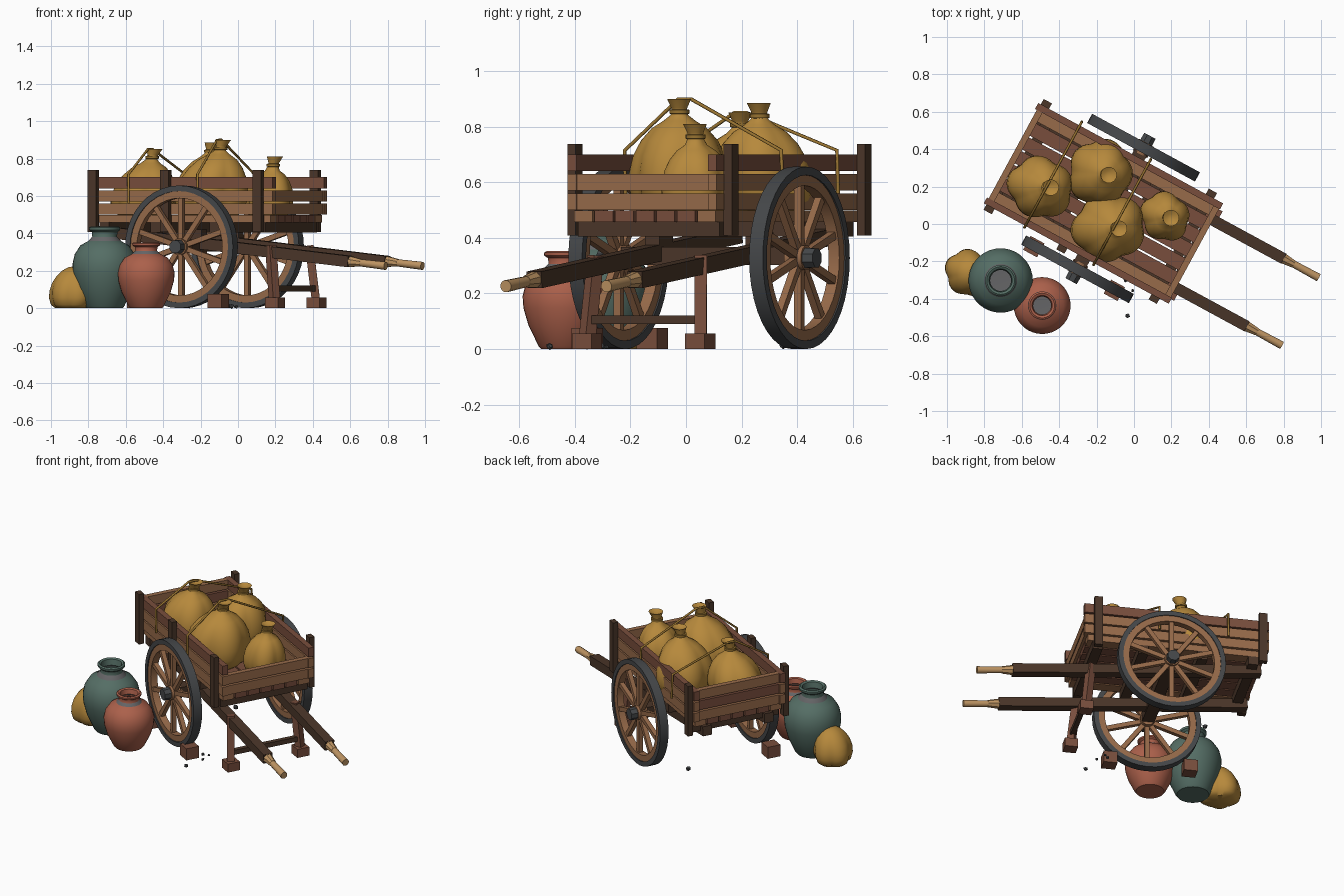
import bpy, bmesh, math, random
from mathutils import Matrix, Vector

if "Cube" in bpy.data.objects:
    bpy.data.objects.remove(bpy.data.objects["Cube"])
random.seed(4)


def material(name, r, g, b):
    m = bpy.data.materials.new(name)
    m.use_nodes = True
    m.diffuse_color = (r, g, b, 1)
    m.node_tree.nodes["Principled BSDF"].inputs["Base Color"].default_value = (r, g, b, 1)
    return m


LIGHT = material("light wood", .31, .145, .068)
RED = material("red wood", .19, .076, .046)
DARK = material("dark wood", .07, .037, .022)
GRIP = material("pale grip wood", .52, .3, .125)
SACK = material("sackcloth", .47, .25, .045)
ROPE = material("rope", .31, .17, .03)
IRON = material("iron", .06, .064, .068)
TEAL = material("teal glaze", .09, .155, .13)
CLAY = material("terracotta", .41, .118, .07)
HOLLOW = material("jar inside grey", .13, .13, .135)

# The cart stands turned on the ground; parts are laid out along its own axes
CART = Matrix.Translation((-.166, .105, 0)) @ Matrix.Rotation(math.radians(-28.5), 4, 'Z')


def finish(name, bm, mats, frame, smooth=False):
    bmesh.ops.remove_doubles(bm, verts=bm.verts, dist=1e-5)
    bmesh.ops.recalc_face_normals(bm, faces=bm.faces)
    me = bpy.data.meshes.new(name)
    bm.to_mesh(me)
    bm.free()
    for m in mats:
        me.materials.append(m)
    ob = bpy.data.objects.new(name, me)
    ob.matrix_world = frame
    bpy.context.collection.objects.link(ob)
    if smooth:
        bpy.ops.object.select_all(action='DESELECT')
        ob.select_set(True)
        bpy.context.view_layer.objects.active = ob
        bpy.ops.object.shade_smooth_by_angle(angle=math.radians(40))


def box(name, mat, loc, size):
    bm = bmesh.new()
    bmesh.ops.create_cube(bm, size=1)
    bmesh.ops.scale(bm, vec=size, verts=bm.verts)
    finish(name, bm, [mat], CART @ Matrix.Translation(loc))


def bar(name, mat, p, q, w, sides=4, end=1.0):
    """Straight bar of width w from p to q, square or round."""
    p, q = Vector(p), Vector(q)
    d = q - p
    r = w / 2 / math.cos(math.pi / sides)
    bm = bmesh.new()
    bmesh.ops.create_cone(bm, cap_ends=True, segments=sides, radius1=r, radius2=r * end,
                          depth=d.length, matrix=Matrix.Rotation(math.pi / sides, 4, 'Z'))
    turn = d.to_track_quat('Z', 'Y').to_matrix().to_4x4()
    finish(name, bm, [mat], CART @ Matrix.Translation((p + q) / 2) @ turn, sides > 6)


def lathe(name, mats, profile, frame, segs=32, shape=None, lean=(0, 0), inner_from=None):
    """Spin (radius, height) points; shape folds the radius, lean shifts the top."""
    bm = bmesh.new()
    rings = []
    top = max(z for r, z in profile)
    for r, z in profile:
        ring = []
        t = (z / top) ** 2
        for i in range(segs):
            a = math.tau * i / segs
            k = r * (shape(a, z) if shape else 1)
            ring.append(bm.verts.new((k * math.cos(a) + t * lean[0], k * math.sin(a) + t * lean[1], z)))
        rings.append(ring)
    for j in range(len(rings) - 1):
        for i in range(segs):
            n = (i + 1) % segs
            f = bm.faces.new((rings[j][i], rings[j][n], rings[j + 1][n], rings[j + 1][i]))
            f.material_index = int(inner_from is not None and j >= inner_from)
    finish(name, bm, mats, frame, True)


# Floor planks and the cross beams below
for i in range(7):
    box("floor_plank", LIGHT if i in (0, 6) else RED, (0, .005 + (i - 3) * .084, .478), (1.08, .074, .04))
for u in (-.47, -.16, .2, .48):
    box("cross_beam", DARK, (u, .005, .432), (.06, .58, .055))

# Board walls with a lower front gate
for k in range(3):
    z = .53 + k * .07
    for s in (-1, 1):
        box("side_board", RED if k == 2 else LIGHT, (0, .006 + s * .287, z), (1.125, .036, .06))
    box("back_board", LIGHT if k != 1 else RED, (-.535, .006, z), (.034, .54, .06))
    if k < 2:
        box("front_board", LIGHT, (.54, .006, z), (.034, .6, .06))

# Wall posts
for s in (-1, 1):
    for u in (-.522, .482):
        box("corner_post", DARK, (u, .007 + s * .32, .573), (.05, .034, .33))
box("middle_post", DARK, (-.08, -.313, .573), (.05, .034, .33))

# Shafts with turned grips, and the axle
def on_shaft(u, side):
    return (u, side * .206, .226 + .107 * (1.2 - u))

for s in (-1, 1):
    bar("shaft", DARK, on_shaft(-.53, s), on_shaft(.985, s), .06)
    bar("grip_collar", GRIP, on_shaft(.985, s), on_shaft(1.05, s), .056, 8, .72)
    bar("grip", GRIP, on_shaft(1.04, s), on_shaft(1.2, s), .038, 12, 1.12)
    box("axle_block", DARK, (.045, s * .206, .39), (.1, .06, .06))
box("axle", DARK, (.045, 0, .335), (.075, .68, .065))

# Spoked wheels
R = .328
for s in (-1, 1):
    hub = Vector((.046, s * .37, R))
    frame = CART @ Matrix.Translation(hub) @ Matrix.Rotation(math.pi / 2, 4, 'X')
    for name, mat, r0, r1, h in (("tire", IRON, .298, R, .028), ("wheel_rim", LIGHT, .26, .3, .022)):
        lathe(name, [mat], [(r0, -h), (r1, -h), (r1, h), (r0, h), (r0, -h)], frame, 40)
    bar("wheel_hub", LIGHT, hub - Vector((0, s * .04, 0)), hub + Vector((0, s * .03, 0)), .088, 12)
    bar("hub_cap", IRON, hub, hub + Vector((0, s * .072, 0)), .075, 8, .9)
    for i in range(10):
        a = math.tau * i / 10
        d = Vector((math.sin(a), 0, math.cos(a)))
        bar("spoke", LIGHT, hub + d * .03, hub + d * .27, .028)

# Prop legs, stretcher and wheel chocks
for s in (-1, 1):
    bar("prop_leg", RED, (.505, s * .215, .335), (.537, s * .232, .04), .044)
    box("prop_foot", RED, (.54, s * .232, .028), (.08, .08, .056))
    box("wheel_chock", RED, (.028 + s * .245, -.375, .038), (.084, .084, .076))
bar("stretcher", DARK, (.53, -.23, .105), (.53, .23, .105), .03)


# Sacks with creased bulges, gathered and tied at a leaning neck
def sack(name, x, y, z, r, h, phase, lean=(0, 0), tied=True):
    def folds(a, zz):
        t = min(1, max(0, 1.25 * (1 - zz / h)))
        return 1 + t * (.15 * (abs(math.sin(2.5 * a + phase)) - .62)
                        + .05 * math.cos(2 * a + 2 * phase))
    b = h - .068 if tied else h
    prof = [(0, 0), (.72 * r, 0), (.92 * r, .08 * b), (1.02 * r, .25 * b), (1.02 * r, .42 * b),
            (.94 * r, .6 * b), (.78 * r, .76 * b), (.56 * r, .89 * b), (.32 * r, .97 * b)]
    if tied:
        prof += [(.032, b + .01), (.026, b + .022), (.029, b + .036), (.043, h), (.02, h - .012), (0, h - .015)]
    else:
        prof += [(0, b)]
    lathe(name, [SACK], prof, Matrix.Translation((x, y, z)), 50, folds, lean)
    if tied:
        k = ((b + .022) / h) ** 2
        lathe("sack_tie", [ROPE], [(.026, -.009), (.036, -.007), (.036, .007), (.026, .009)],
              Matrix.Translation((x + k * lean[0], y + k * lean[1], z + b + .022)), 16)


sack("rear_right_sack", -.505, .195, .49, .162, .362, .5, (.06, 0))
sack("rear_left_sack", -.185, .272, .49, .168, .395, 1.7, (.05, -.01))
sack("front_right_sack", -.14, -.02, .49, .18, .41, 2.9, (.06, -.005))
sack("front_left_sack", .163, .04, .49, .125, .32, 4.0, (.035, -.008))
sack("ground_sack", -.89, -.262, 0, .118, .225, 1.0, (.02, 0), False)

# Ropes lashed over the load
for u, top in ((-.31, .85), (.11, .9)):
    path = [(-.308, .56), (-.31, .715), (-.09, top), (-.04, top), (.33, .715), (.335, .56)]
    cu = bpy.data.curves.new("lashing_rope", 'CURVE')
    cu.dimensions = '3D'
    cu.bevel_depth = .007
    cu.bevel_resolution = 1
    cu.use_fill_caps = True
    sp = cu.splines.new('POLY')
    sp.points.add(len(path) - 1)
    for pt, (v, z) in zip(sp.points, path):
        pt.co = (u, v, z, 1)
    cu.materials.append(ROPE)
    ob = bpy.data.objects.new("lashing_rope", cu)
    ob.matrix_world = CART
    bpy.context.collection.objects.link(ob)

# Open jars: belly radius, height, neck radius
for name, mat, x, y, r, h, n in (("tall_jar", TEAL, -.713, -.302, .172, .437, .066),
                                 ("short_jar", CLAY, -.491, -.436, .152, .352, .058)):
    prof = [(0, 0), (.56 * r, 0), (.62 * r, .03 * h), (.86 * r, .24 * h), (.98 * r, .42 * h), (r, .54 * h),
            (.93 * r, .66 * h), (.75 * r, .77 * h), (n + .006, .84 * h), (n, .88 * h), (n + .003, .93 * h),
            (n + .016, .955 * h), (n + .017, .985 * h), (n + .008, h), (n - .004, .985 * h),
            (n - .01, .9 * h), (.7 * r, .74 * h), (.85 * r, .5 * h), (.5 * r, .06 * h), (0, .05 * h)]
    lathe(name, [mat, HOLLOW], prof, Matrix.Translation((x, y, 0)), 36, inner_from=15)

# Loose pebbles
for u, v, size in ((-.2, .17, .018), (.3, -.3, .012), (.36, -.33, .01), (.4, -.46, .014), (.32, -.27, .009)):
    bm = bmesh.new()
    bmesh.ops.create_icosphere(bm, subdivisions=1, radius=size)
    for p in bm.verts:
        p.co *= random.uniform(.75, 1.1)
    finish("pebble", bm, [IRON], CART @ Matrix.Translation((u, v, size * .8)))
